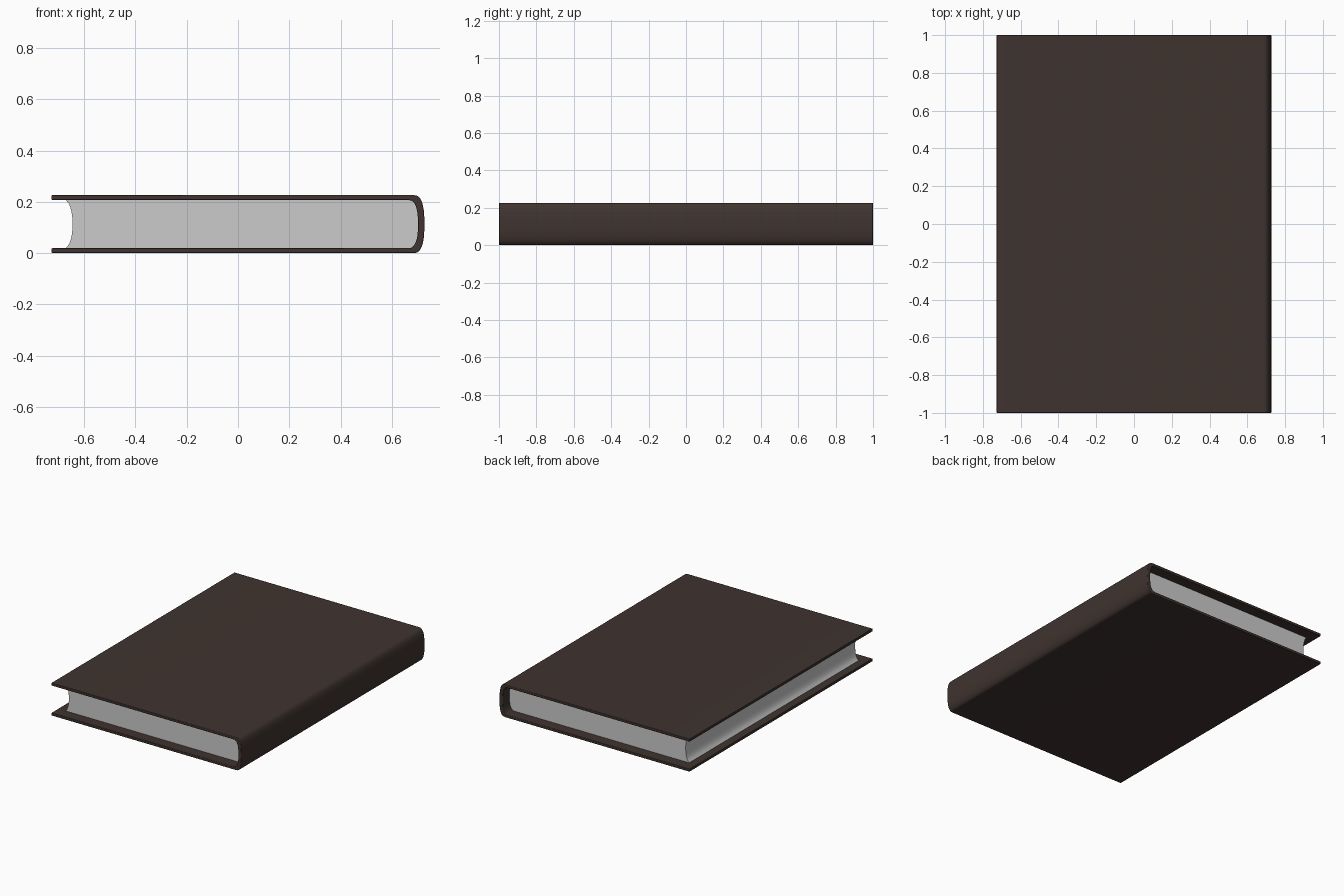
import bpy, bmesh, math

if "Cube" in bpy.data.objects:
    bpy.data.objects.remove(bpy.data.objects["Cube"])

H = 0.226          # book height
MID = H / 2
T = 0.019          # board thickness


def spine_curve(x0, bulge, half, n=16, power=2.6):
    """Rounded spine profile, bottom to top, as (x, z) points."""
    pts = []
    for i in range(n + 1):
        a = -math.pi / 2 + math.pi * i / n
        c, s = math.cos(a), math.sin(a)
        pts.append((x0 + bulge * abs(c) ** (2 / power),
                    MID + half * math.copysign(abs(s) ** (2 / power), s)))
    return pts


def extrude_profile(name, profile, half_len, color=None, bevel=0):
    """Extrude an xz outline symmetrically along y."""
    bm = bmesh.new()
    face = bm.faces.new([bm.verts.new((x, -half_len, z)) for x, z in profile])
    ext = bmesh.ops.extrude_face_region(bm, geom=[face])
    moved = [v for v in ext["geom"] if isinstance(v, bmesh.types.BMVert)]
    bmesh.ops.translate(bm, verts=moved, vec=(0, 2 * half_len, 0))
    bmesh.ops.recalc_face_normals(bm, faces=bm.faces)
    mesh = bpy.data.meshes.new(name)
    bm.to_mesh(mesh)
    bm.free()
    obj = bpy.data.objects.new(name, mesh)
    bpy.context.collection.objects.link(obj)
    if color:
        mat = bpy.data.materials.new(name)
        mat.diffuse_color = color
        mat.use_nodes = True
        mat.node_tree.nodes["Principled BSDF"].inputs["Base Color"].default_value = mat.diffuse_color
        mesh.materials.append(mat)
    if bevel:
        mod = obj.modifiers.new("soft_edges", "BEVEL")
        mod.width = bevel
        mod.segments = 2
        mod.limit_method = "ANGLE"
        mod.angle_limit = math.radians(60)
    bpy.ops.object.select_all(action="DESELECT")
    obj.select_set(True)
    bpy.context.view_layer.objects.active = obj
    bpy.ops.object.shade_smooth_by_angle(angle=math.radians(35))
    return obj


# Cover: two boards joined by a rounded spine
LEFT = -0.727
outer = spine_curve(0.685, 0.042, MID)
inner = spine_curve(0.662, 0.040, MID - T)
cover = ([(LEFT, 0)] + outer + [(LEFT, H), (LEFT, H - T)]
         + inner[::-1] + [(LEFT, T)])
extrude_profile("cover", cover, 1.0, (0.05, 0.034, 0.029, 1), bevel=0.003)

# Page block: rounded at the spine, hollowed at the fore edge
half = MID - T
back = spine_curve(0.662, 0.040, half)
fore = []
for i in range(13):
    s = 1 - 2 * i / 12
    fore.append((-0.678 + 0.033 * math.sqrt(max(0, 1 - 0.96 * s * s)), MID + half * s))
extrude_profile("pages", back + fore, 0.925)
